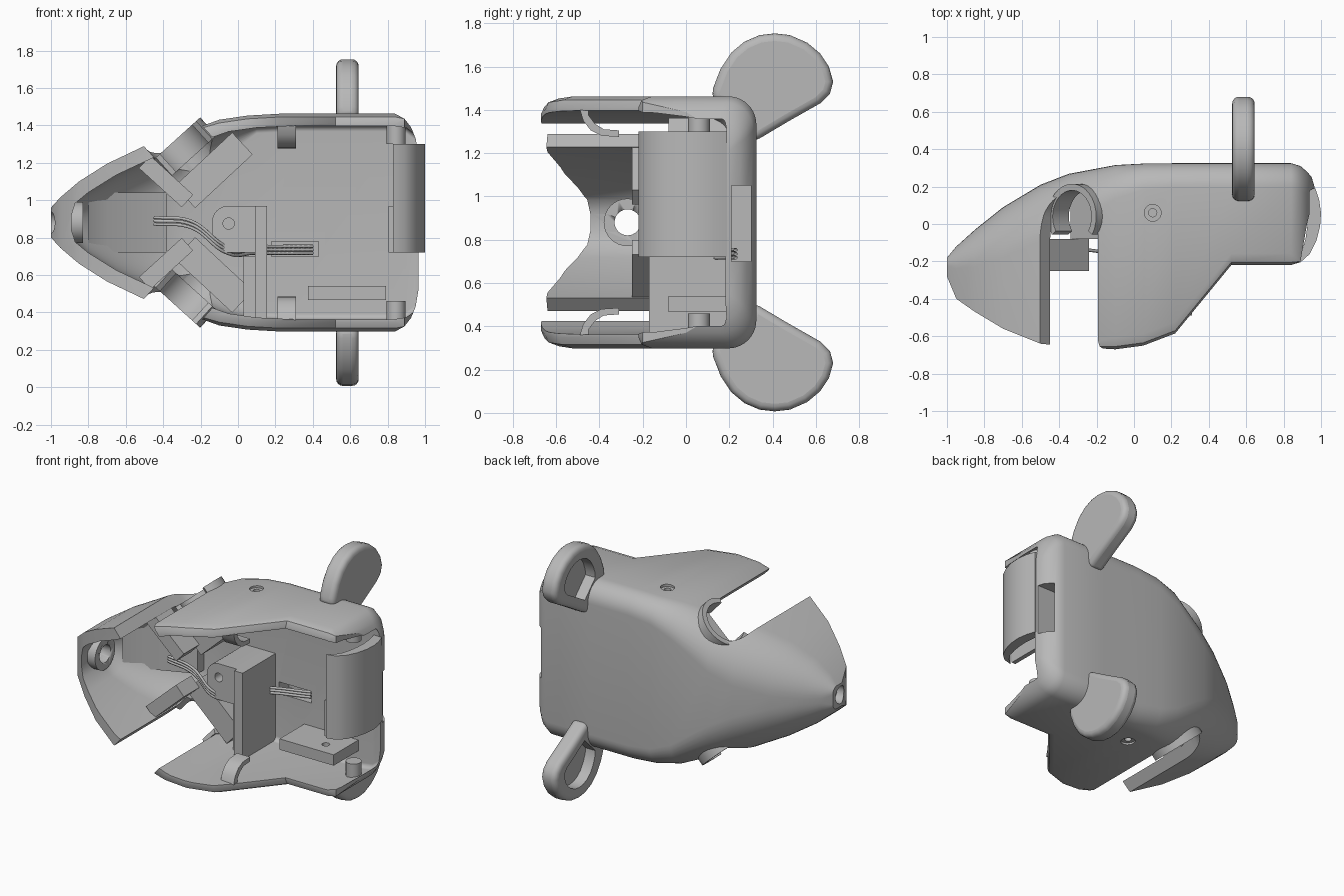
import bpy, bmesh
from math import sin, cos, pi
from mathutils import Vector, Matrix

old = bpy.data.objects.get("Cube")
if old:
    bpy.data.objects.remove(old)

MID = 0.88  # height of the mirror plane
X, Y, Z = Vector((1, 0, 0)), Vector((0, 1, 0)), Vector((0, 0, 1))

grey = bpy.data.materials.new("plain_grey")
grey.use_nodes = True
GREY = (0.48, 0.48, 0.48, 1)
grey.diffuse_color = GREY
grey.node_tree.nodes["Principled BSDF"].inputs["Base Color"].default_value = GREY


def activate(obj):
    bpy.ops.object.select_all(action='DESELECT')
    obj.select_set(True)
    bpy.context.view_layer.objects.active = obj


def smooth(obj):
    activate(obj)
    bpy.ops.object.shade_smooth_by_angle(angle=0.6)


def finish(name, bm):
    bmesh.ops.recalc_face_normals(bm, faces=bm.faces)
    mesh = bpy.data.meshes.new(name)
    bm.to_mesh(mesh)
    bm.free()
    obj = bpy.data.objects.new(name, mesh)
    bpy.context.collection.objects.link(obj)
    mesh.materials.append(grey)
    smooth(obj)
    return obj


def loft(name, rings):
    """Closed solid through rings with equal point counts."""
    bm = bmesh.new()
    loops = [[bm.verts.new(p) for p in ring] for ring in rings]
    n = len(loops[0])
    for a, b in zip(loops, loops[1:]):
        for i in range(n):
            j = (i + 1) % n
            bm.faces.new((a[i], a[j], b[j], b[i]))
    bm.faces.new(loops[0])
    bm.faces.new(loops[-1])
    return finish(name, bm)


def prism(name, points, offset):
    pts = [Vector(p) for p in points]
    return loft(name, [pts, [p + offset for p in pts]])


def box(name, x, y, z, turn=0):
    """Box from ranges, turned about its own centre in the x-z plane."""
    mid = Vector([sum(r) / 2 for r in (x, y, z)])
    size = [r[1] - r[0] for r in (x, y, z)]
    bm = bmesh.new()
    m = Matrix.Translation(mid) @ Matrix.Rotation(turn, 4, 'Y') @ Matrix.Diagonal((*size, 1))
    bmesh.ops.create_cube(bm, size=1, matrix=m)
    return finish(name, bm)


def rod(name, start, end, radius, sides=32):
    start, end = Vector(start), Vector(end)
    d = end - start
    m = Matrix.Translation((start + end) / 2) @ d.to_track_quat('Z', 'Y').to_matrix().to_4x4()
    bm = bmesh.new()
    bmesh.ops.create_cone(bm, cap_ends=True, segments=sides, radius1=radius,
                          radius2=radius, depth=d.length, matrix=m)
    return finish(name, bm)


def cut(target, cutter):
    mod = target.modifiers.new("cut", 'BOOLEAN')
    mod.object, mod.operation, mod.solver = cutter, 'DIFFERENCE', 'EXACT'
    activate(target)
    bpy.ops.object.modifier_apply(modifier=mod.name)
    bpy.data.objects.remove(cutter)


# Stations along the head: x, half height, back y, open-side y, corner radius
STATIONS = [
    (-1, .08, -.18, -.28, .045), (-.95, .135, -.12, -.4, .12), (-.85, .22, -.03, -.47, .2),
    (-.7, .315, .09, -.56, .27), (-.5, .41, .21, -.64, .3), (-.35, .46, .268, -.655, .27),
    (-.1, .55, .315, -.67, .18), (.05, .572, .323, -.65, .14), (.22, .582, .325, -.585, .13),
    (.52, .582, .325, -.22, .13), (.84, .582, .325, -.22, .13), (.89, .555, .31, -.2, .13),
    (.925, .51, .28, 0, .12), (.95, .45, .25, .1, .08), (.965, .36, .2, .15, .03)]


def sample(x):
    for a, b in zip(STATIONS, STATIONS[1:]):
        if x <= b[0]:
            k = max(0, (x - a[0]) / (b[0] - a[0]))
            return [p + (q - p) * k for p, q in zip(a[1:], b[1:])]
    return list(STATIONS[-1][1:])


def section(x, w, back, front, r, lip=0.0):
    """U-shaped section with rounded back corners and a softened open rim."""
    half = [(front, w - lip - .001), (front + .3 * lip, w - .35 * lip), (front + 1.2 * lip + .002, w)]
    half += [(back - r + r * sin(t), w - r + r * cos(t)) for t in [i * pi / 20 for i in range(11)]]
    return [(x, y, MID + h) for y, h in half] + [(x, y, MID - h) for y, h in reversed(half)]


# Hollow head shell with a thick flat floor
outer = [section(s[0], *s[1:], lip=.05 if -.2 < s[0] < .85 else 0) for s in STATIONS]
shell = loft("head_shell", outer)
inner = [section(-.89, .04, -.16, -1, .03)]
for x in (-.87, -.8, -.65, -.45, -.3, -.05, .1, .3, .83, .9, .94, 1.1):
    w, back, _, r = sample(x - .04)
    inner.append(section(x, w - .065, min(back - .06, .19), -1, max(.03, r - .05) if x < 0 else .03))
cut(shell, loft("hollow", inner))
cut(shell, rod("nose_cut", (-1.2, -.27, MID), (-.7, -.27, MID), .06))

# Cavity under the floor, open at the end and at the cable hole
cut(shell, box("cavity", (.18, 1.2), (.21, .3), (.7, 1.05)))
cut(shell, box("cable_hole", (.18, .43), (.1, .25), (.7, .78)))

# Nose ring
ring = rod("nose_ring", (-.93, -.27, MID), (-.83, -.27, MID), .11)
cut(ring, rod("ring_cut", (-1.2, -.27, MID), (-.7, -.27, MID), .06))

# Ear outline, with a base that follows the rounded shell corner
EAR = [(.12, 1.44), (.125, 1.5), (.16, 1.59), (.21, 1.665), (.27, 1.715), (.34, 1.745),
       (.41, 1.753), (.48, 1.745), (.56, 1.71), (.62, 1.66), (.66, 1.6), (.68, 1.53),
       (.665, 1.475), (.62, 1.43), (.47, 1.345), (.31, 1.25), (.285, 1.35), (.22, 1.42)]
HOOK = [(-.49, 1.4), (-.475, 1.35), (-.44, 1.305), (-.39, 1.28), (-.31, 1.275),
        (-.31, 1.305), (-.38, 1.31), (-.42, 1.335), (-.45, 1.375), (-.45, 1.4)]

for s, side in ((1, "upper"), (-1, "lower")):
    def up(z):
        return MID + s * (z - MID)

    # Eye opening: a slot with a round end, slanted through the side
    axis = Vector((-.67, 0, .74 * s))
    along = Vector((.74, 0, .67 * s))
    eye = Vector((-.345, .04, up(1.34)))

    def arch(radius, shift, extra=0):
        turns = [i * pi / 16 for i in range(-extra, 17 + extra)]
        return [eye + along * radius * cos(t) + Y * radius * sin(t) + axis * shift for t in turns]

    slot = arch(.152, -.2)
    slot += [slot[-1] - Y * 1.2, slot[0] - Y * 1.2]
    cut(shell, prism("slot_cut", slot, axis * .6))
    prism(side + "_eye_arch", arch(.175, -.15, 3) + arch(.14, -.15, 3)[::-1], axis * .13)

    # Eye holder block, and a guide plate along the slot
    box(side + "_eye_block", (-.34, .08), (-.08, .2), (up(1.16) - .08, up(1.16) + .08), turn=-s * .75)
    box(side + "_guide_plate", (-.54, -.23), (-.25, -.08), (up(1.1) - .045, up(1.1) + .045), turn=s * .74)

    # Screw hole with counterbore
    for radius, deep in ((.022, .2), (.045, .02)):
        cut(shell, rod("screw_cut", (.1, .06, up(1.46 - deep)), (.1, .06, up(1.6)), radius, 20))

    # Hinge boss between the side wall and the cover
    rod(side + "_hinge_boss", (.845, .06, up(1.3)), (.845, .06, up(1.41)), .05)

    # Ear, dished on the nose side
    ear = prism(side + "_ear", [(.525, y, up(z)) for y, z in EAR], X * .12)
    mod = ear.modifiers.new("round", 'BEVEL')
    mod.width, mod.segments, mod.angle_limit = .035, 4, 1.0
    activate(ear)
    bpy.ops.object.modifier_apply(modifier=mod.name)
    dish = [(.45, .43 + (y - .43) * .6, up(1.54 + (z - 1.54) * .6)) for y, z in EAR[:-2]]
    cut(ear, prism("dish_cut", dish, X * .15))
    smooth(ear)

    # Spring hook inside the side wall
    prism(side + "_hook", [(.21, y, up(z)) for y, z in HOOK], X * .1)

# Curved end cover
arc = [(.83, -.22), (.89, -.205), (.94, -.16), (.975, -.09), (.995, -.01), (1, .06), (.99, .13), (.97, .19)]
back = [(.86 + (x - .86) * .5, y * .87) for x, y in arc[1:-1]] + [(.91, .19)]
prism("end_cover", [(x, y, .72) for x, y in arc + back[::-1]], Z * .58)
box("cover_tab", (.805, .835), (-.2, .1), (.72, .97))

# Central holder: column, rounded lug and base
box("column", (.09, .155), (-.17, .2), (.36, .97))
lug = [(.09, .72), (.09, .97), (-.06, .97)]
lug += [(-.05 + .09 * cos(t), .88 + .09 * sin(t)) for t in [pi / 2 + i * pi / 16 for i in range(1, 9)]]
lug += [(-.14, .8), (-.07, .72)]
holder = prism("holder_lug", [(x, -.14, z) for x, z in lug], Y * .34)
cut(holder, rod("lug_cut", (-.05, -.3, .875), (-.05, 0, .875), .03))
box("holder_base", (.03, .1), (-.1, .2), (.36, .7))
shelf = box("shelf", (.375, .79), (-.08, .2), (.465, .54))
cut(shelf, rod("shelf_cut", (.66, .02, .4), (.66, .02, .6), .025))
smooth(shelf)

# Tray on the floor of the nose
tray = [(-.8, -.12), (-.7, -.03), (-.38, .1), (-.38, .19), (-.5, .13), (-.7, .02), (-.8, -.08)]
prism("nose_tray", [(x, y, .72) for x, y in tray], Z * .32)

# Cable of three wires running into the cavity
path = [(-.45, -.12, .89), (-.25, -.14, .87), (-.07, -.13, .74), (.1, .1, .735), (.4, .23, .735)]
for i in (-1, 0, 1):
    curve = bpy.data.curves.new("wire", 'CURVE')
    curve.dimensions, curve.bevel_depth, curve.bevel_resolution = '3D', .009, 1
    spline = curve.splines.new('BEZIER')
    spline.bezier_points.add(len(path) - 1)
    for point, (x, y, z) in zip(spline.bezier_points, path):
        point.co = (x, y, z + i * .018)
        point.handle_left_type = point.handle_right_type = 'AUTO'
    curve.materials.append(grey)
    bpy.context.collection.objects.link(bpy.data.objects.new("wire", curve))

smooth(shell)
